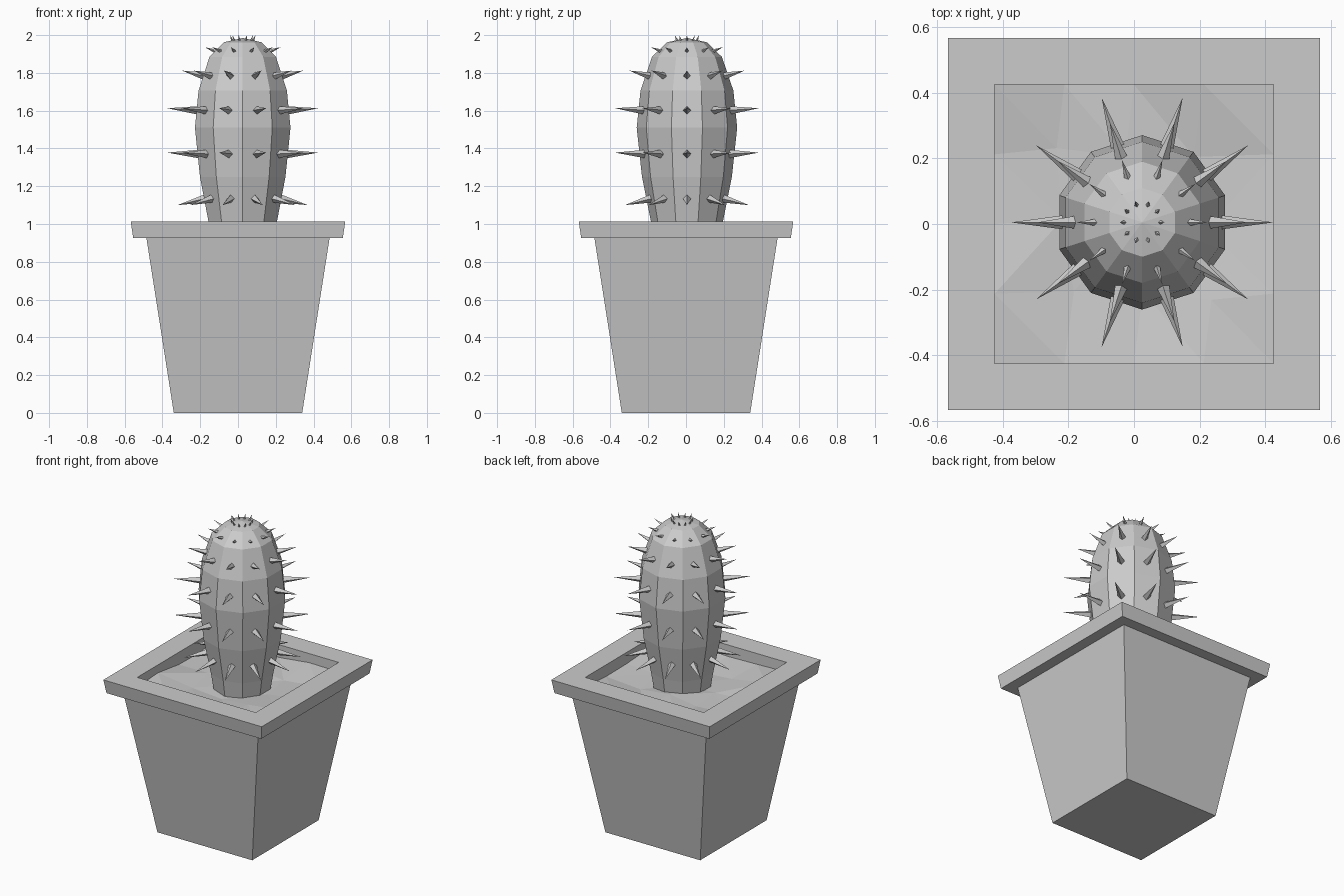
import bpy, bmesh, math
from mathutils import Vector, Matrix

if "Cube" in bpy.data.objects:
    bpy.data.objects.remove(bpy.data.objects["Cube"])

grey = bpy.data.materials.new("plain grey")
grey.use_nodes = True
grey.diffuse_color = (0.6, 0.6, 0.6, 1)
grey.node_tree.nodes["Principled BSDF"].inputs["Base Color"].default_value = (0.6, 0.6, 0.6, 1)

CENTRE = Vector((0.025, 0.005, 0))
SIDES = 10


def finish(bm, name, location=(0, 0, 0), fix_normals=True):
    if fix_normals:
        bmesh.ops.recalc_face_normals(bm, faces=bm.faces)
    mesh = bpy.data.meshes.new(name)
    bm.to_mesh(mesh)
    bm.free()
    mesh.materials.append(grey)
    obj = bpy.data.objects.new(name, mesh)
    obj.location = location
    bpy.context.collection.objects.link(obj)
    return obj


def stack_rings(profile, sides, cap_top):
    """Join polygon rings of (radius, height); the bottom is always closed."""
    bm = bmesh.new()
    rings = []
    for r, z in profile:
        ring = []
        for i in range(sides):
            a = (i + 0.5) * math.tau / sides
            ring.append(bm.verts.new((r * math.cos(a), r * math.sin(a), z)))
        rings.append(ring)
    for low, high in zip(rings, rings[1:]):
        for i in range(sides):
            j = (i + 1) % sides
            bm.faces.new((low[i], low[j], high[j], high[i]))
    bm.faces.new(rings[0][::-1])
    if cap_top is not None:
        tip = bm.verts.new((0, 0, cap_top))
        for i in range(sides):
            bm.faces.new((rings[-1][i], rings[-1][(i + 1) % sides], tip))
    return bm


# Square tapered pot with an overhanging rim and an inner wall
pot_profile = [(0.34, 0), (0.485, 0.927), (0.555, 0.927), (0.568, 1.014),
               (0.425, 1.014), (0.425, 0.85)]
pot = stack_rings([(half * math.sqrt(2), z) for half, z in pot_profile], 4, None)
finish(pot, "pot", fix_normals=False)

# Uneven soil, lower around the plant
bm = bmesh.new()
bmesh.ops.create_grid(bm, x_segments=4, y_segments=4, size=0.425)
for v in bm.verts:
    x, y = v.co.x, v.co.y
    edge = max(abs(x), abs(y)) / 0.425
    v.co.z = 0.91 + 0.035 * edge + 0.02 * math.sin(9 * x + 2) * math.cos(8 * y - 1)
    if edge < 0.99:
        v.co.x += 0.03 * math.sin(20 * y + x)
        v.co.y += 0.03 * math.sin(17 * x - y)
bmesh.ops.triangulate(bm, faces=bm.faces)
finish(bm, "soil", fix_normals=False)

# Ten-sided cactus body
body_profile = [(0.168, 0.87), (0.192, 1.02), (0.238, 1.25), (0.266, 1.51),
                (0.246, 1.706), (0.185, 1.885), (0.105, 1.962)]
finish(stack_rings(body_profile, SIDES, 1.985), "cactus_body", CENTRE)

# Spines in rings: base radius, base height, tip radius, tip height, thickness
spine_rows = [(0.17, 1.142, 0.345, 1.1, 0.026),
              (0.215, 1.37, 0.4, 1.378, 0.025),
              (0.215, 1.6, 0.4, 1.613, 0.025),
              (0.185, 1.778, 0.32, 1.812, 0.023),
              (0.125, 1.907, 0.2, 1.936, 0.014),
              (0.052, 1.965, 0.068, 2.0, 0.008)]
bm = bmesh.new()
for base_r, base_z, tip_r, tip_z, thick in spine_rows:
    start = Vector((base_r, 0, base_z))
    along = Vector((tip_r, 0, tip_z)) - start
    aim = along.to_track_quat('Z', 'Y').to_matrix().to_4x4()
    for i in range(SIDES):
        turn = Matrix.Rotation(i * math.tau / SIDES, 4, 'Z')
        place = turn @ Matrix.Translation(start + along / 2) @ aim
        bmesh.ops.create_cone(bm, cap_ends=True, segments=4, radius1=thick,
                              radius2=0, depth=along.length, matrix=place)
bmesh.ops.remove_doubles(bm, verts=bm.verts, dist=0.0001)
finish(bm, "cactus_spines", CENTRE)
